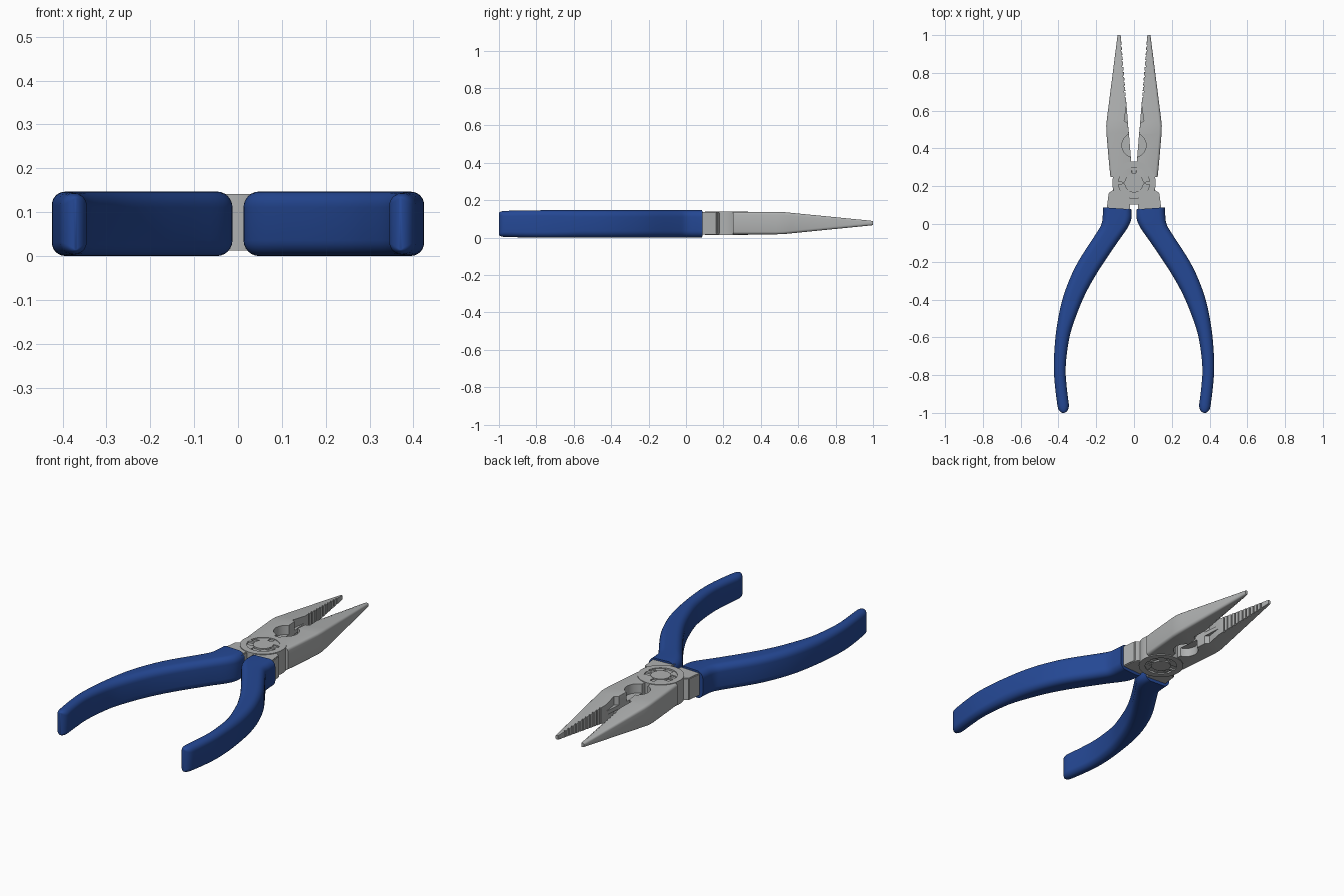
import bpy, bmesh, math
from mathutils import Vector

if "Cube" in bpy.data.objects:
    bpy.data.objects.remove(bpy.data.objects["Cube"])


def material(name, rgb):
    m = bpy.data.materials.new(name)
    m.diffuse_color = (*rgb, 1)
    m.use_nodes = True
    m.node_tree.nodes["Principled BSDF"].inputs["Base Color"].default_value = m.diffuse_color
    return m


BLUE = material("blue_grip", (0.018, 0.065, 0.30))
STEEL = material("brushed_steel", (0.43, 0.44, 0.44))


def make(name, bm, mat=None, cutter=None, angle=35):
    """Turn a bmesh into an object, optionally cut it, and shade by angle."""
    bmesh.ops.recalc_face_normals(bm, faces=bm.faces)
    me = bpy.data.meshes.new(name)
    bm.to_mesh(me)
    bm.free()
    ob = bpy.data.objects.new(name, me)
    bpy.context.collection.objects.link(ob)
    if cutter:
        mod = ob.modifiers.new("cut", 'BOOLEAN')
        mod.operation, mod.solver, mod.object = 'DIFFERENCE', 'EXACT', cutter
        dg = bpy.context.evaluated_depsgraph_get()
        ob.data = bpy.data.meshes.new_from_object(ob.evaluated_get(dg))
        ob.modifiers.clear()
        bpy.data.objects.remove(cutter)
    if mat:
        ob.data.materials.clear()
        ob.data.materials.append(mat)
    for p in ob.data.polygons:
        p.material_index = 0
        p.use_smooth = True
    ob.data.set_sharp_from_angle(angle=math.radians(angle))
    return ob


def prism(bm, pts, z0, z1):
    lo = [bm.verts.new((x, y, z0)) for x, y in pts]
    hi = [bm.verts.new((x, y, z1)) for x, y in pts]
    bm.faces.new(lo[::-1])
    bm.faces.new(hi)
    for i in range(len(pts)):
        j = (i + 1) % len(pts)
        bm.faces.new((lo[i], lo[j], hi[j], hi[i]))


def circle(cx, cy, r, n=48, a0=0, a1=360):
    steps = n if a1 - a0 == 360 else n - 1
    return [(cx + r * math.cos(math.radians(a0 + (a1 - a0) * i / steps)),
             cy + r * math.sin(math.radians(a0 + (a1 - a0) * i / steps))) for i in range(n)]


def loft(stations, zc, r_in, r_out, seg=5):
    """Skin rounded-rectangle sections: (inner xy, outer xy, half height)."""
    bm = bmesh.new()
    rings = []
    for ix, iy, ox, oy, hz in stations:
        a, b = Vector((ix, iy, zc)), Vector((ox, oy, zc))
        mid, hw = (a + b) / 2, (b - a).length / 2
        u = (b - a).normalized()
        ring = []
        for k, (sx, sz) in enumerate(((1, 1), (-1, 1), (-1, -1), (1, -1))):
            r = min(r_out if sx > 0 else r_in, hw * 0.95, hz * 0.95)
            for i in range(seg + 1):
                t = math.radians(90 * k + 90 * i / seg)
                p = mid + u * (sx * (hw - r) + r * math.cos(t))
                p.z += sz * (hz - r) + r * math.sin(t)
                ring.append(bm.verts.new(p))
        rings.append(ring)
    n = len(rings[0])
    for A, B in zip(rings, rings[1:]):
        for i in range(n):
            bm.faces.new((A[i], A[(i + 1) % n], B[(i + 1) % n], B[i]))
    bm.faces.new(rings[0])
    bm.faces.new(rings[-1])
    return bm


def smooth_rows(rows, steps=4):
    """Catmull-Rom interpolation of station rows."""
    out = []
    for i in range(len(rows) - 1):
        p = [rows[max(i - 1, 0)], rows[i], rows[i + 1], rows[min(i + 2, len(rows) - 1)]]
        for s in range(steps):
            t = s / steps
            out.append([0.5 * (2 * b + (c - a) * t + (2 * a - 5 * b + 4 * c - d) * t * t
                               + (3 * b - a - 3 * c + d) * t ** 3) for a, b, c, d in zip(*p)])
    return out + [list(rows[-1])]


def flip(bm, s):
    for v in bm.verts:
        v.co.x *= s
    return bm


# Grip stations: inner x, y, outer x, y, half height
GRIP = [(.014, .078, .163, .088, .0735), (.014, .03, .165, .05, .0735),
        (.034, -.02, .172, .0, .0735), (.1, -.115, .2, -.05, .0735),
        (.19, -.25, .296, -.2, .0735), (.255, -.365, .352, -.32, .0735),
        (.3, -.47, .387, -.43, .0735), (.337, -.58, .411, -.56, .0735),
        (.356, -.69, .422, -.68, .0735), (.362, -.78, .424, -.78, .073),
        (.356, -.865, .417, -.87, .072), (.345, -.955, .405, -.965, .070)]

# Jaw stations: inner edge widens to the tip, thickness tapers
JAW = [(.25, .010, .125, .060), (.27, .011, .127, .060), (.33, .015, .133, .060),
       (.48, .027, .146, .060), (.52, .031, .147, .059), (.56, .034, .143, .055),
       (.985, .069, .089, .013), (1.0, .071, .086, .011)]

for s, side in ((1, "right"), (-1, "left")):
    # curved grip with rounded end
    rows = smooth_rows(GRIP)
    ix, iy, ox, oy, hz = rows[-1]
    mx, my, hx, hy = (ix + ox) / 2, (iy + oy) / 2, (ox - ix) / 2, (oy - iy) / 2
    for a in (20, 40, 58, 73, 83):
        t = math.radians(a)
        c, f = math.cos(t), .04 * math.sin(t)
        rows.append([mx - hx * c - .12 * f, my - hy * c - f, mx + hx * c - .12 * f,
                     my + hy * c - f, hz - .012 * (1 - c)])
    make(side + "_grip", flip(loft(rows, .0735, .036, .036, 6), s), BLUE, angle=50)

    # cutter for the jaw: gripping hollow, stepped recess and teeth
    cb = bmesh.new()
    for z0, z1 in ((-.05, .066), (.088, .2)):
        prism(cb, circle(0, .417, .064), z0, z1)
        prism(cb, [(.0, .53), (.028, .53), (.052, .545), (.037, .65), (.0, .65)], z0, z1)
    for i in range(11):
        y = .67 + i * .027
        x = .015 + (y - .33) * .0836
        prism(cb, [(x - .02, y), (x + .006, y), (x + .006, y + .008), (x - .02, y + .008)], -.05, .2)
    cutter = make("jaw_cutter", flip(cb, s))
    cutter.hide_render = True
    rows = [(xi, y, xo, y, h) for y, xi, xo, h in JAW]
    make(side + "_jaw", flip(loft(rows, .078, .002, .014, 3), s), STEEL, cutter)

    # shoulder between pivot and grip
    bm = bmesh.new()
    prism(bm, [(.02, .05), (.148, .05), (.134, .165), (.1, .185), (.02, .185)], .017, .137)
    bmesh.ops.bevel(bm, geom=bm.edges[:], offset=.004, segments=2, affect='EDGES')
    make(side + "_shoulder", flip(bm, s), STEEL)

# recessed neck behind the pivot disc
bm = bmesh.new()
prism(bm, [(-.11, .15), (-.03, .105), (.03, .105), (.11, .15), (.11, .29), (-.11, .29)], .024, .130)
make("pivot_neck", bm, STEEL)

# pivot disc with two curved grooves on each face
cb = bmesh.new()
for z0, z1 in ((-.05, .022), (.132, .2)):
    for a in (6, 186):
        prism(cb, circle(0, .217, .082, 24, a, a + 168)
              + circle(0, .217, .050, 24, a, a + 168)[::-1], z0, z1)
cutter = make("groove_cutter", cb)
cutter.hide_render = True
bm = bmesh.new()
prism(bm, circle(0, .217, .115, 64), .013, .141)
make("pivot_disc", bm, STEEL, cutter)
